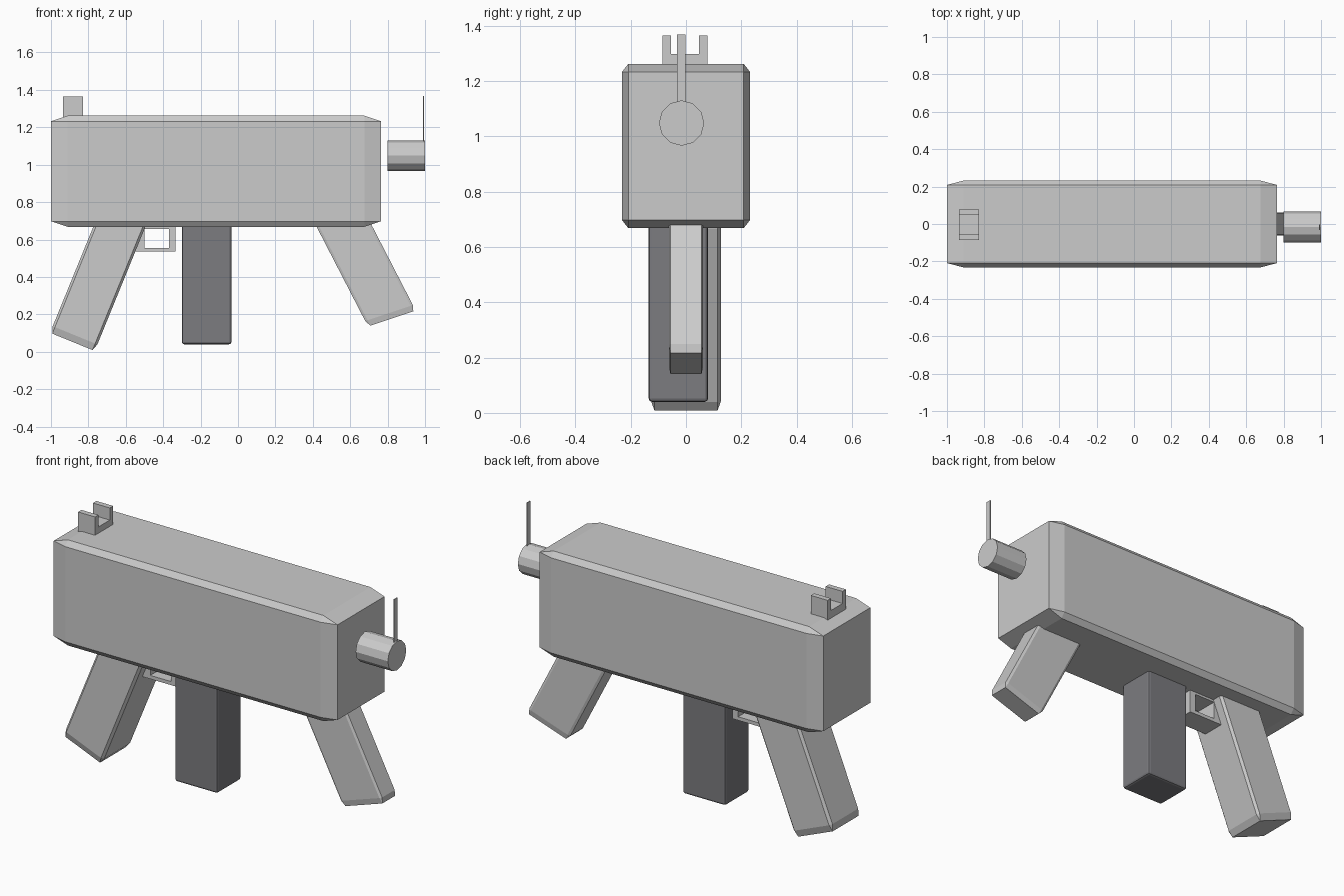
import bpy, bmesh
from math import radians, sin, cos
from mathutils import Matrix

if "Cube" in bpy.data.objects:
    bpy.data.objects.remove(bpy.data.objects["Cube"])


def finish(name, bm):
    bmesh.ops.recalc_face_normals(bm, faces=bm.faces[:])
    me = bpy.data.meshes.new(name)
    bm.to_mesh(me)
    bm.free()
    ob = bpy.data.objects.new(name, me)
    bpy.context.collection.objects.link(ob)
    return ob


def slab(name, centre, u, half_y, v, bevel=0.1):
    """Chamfered block; u and v are its half-axes in the x-z plane."""
    bm = bmesh.new()
    bmesh.ops.create_cube(bm, size=2)
    bmesh.ops.bevel(bm, geom=bm.edges[:], offset=bevel, segments=1,
                    affect='EDGES', profile=0.5)
    m = Matrix(((u[0], 0, v[0], centre[0]),
                (0, half_y, 0, centre[1]),
                (u[1], 0, v[1], centre[2]),
                (0, 0, 0, 1)))
    bmesh.ops.transform(bm, matrix=m, verts=bm.verts[:])
    return finish(name, bm)


def box(name, x, y, z, bevel=0.0):
    bm = bmesh.new()
    bmesh.ops.create_cube(bm, size=1)
    for vert in bm.verts:
        for i, (a, b) in enumerate((x, y, z)):
            vert.co[i] = b if vert.co[i] > 0 else a
    if bevel:
        bmesh.ops.bevel(bm, geom=bm.edges[:], offset=bevel, segments=2,
                        affect='EDGES', profile=0.5)
    return finish(name, bm)


def extrude(name, points, vec):
    bm = bmesh.new()
    face = bm.faces.new([bm.verts.new(p) for p in points])
    new = bmesh.ops.extrude_face_region(bm, geom=[face], use_keep_orig=True)['geom']
    bmesh.ops.translate(bm, vec=vec,
                        verts=[g for g in new if isinstance(g, bmesh.types.BMVert)])
    return finish(name, bm)


# main body
slab("body", (-0.1175, 0, 0.965), (0.8825, 0), 0.232, (0, 0.297))

# raked rear grip
a = radians(22.2)
slab("rear_grip", (-0.743, 0, 0.402), (0.129 * cos(a), -0.129 * sin(a)), 0.127,
     (0.377 * sin(a), 0.377 * cos(a)))

# slanted front grip
slab("front_grip", (0.675, 0, 0.464), (0.1275, 0.0425), 0.062, (-0.1475, 0.286))

# dark magazine
mag = box("magazine", (-0.30, -0.035), (-0.135, 0.08), (0.04, 0.72), 0.012)
mat = bpy.data.materials.new("dark_grey")
mat.diffuse_color = (0.2, 0.2, 0.215, 1)
mat.use_nodes = True
mat.node_tree.nodes["Principled BSDF"].inputs["Base Color"].default_value = mat.diffuse_color
mag.data.materials.append(mat)

# trigger guard frame: outer and inner loops bridged, then given depth
bm = bmesh.new()
rings = []
for y in (-0.065, 0.065):
    for x0, x1, z0, z1 in ((-0.56, -0.335, 0.535, 0.69), (-0.50, -0.37, 0.555, 0.655)):
        rings.append([bm.verts.new((px, y, pz)) for px, pz in
                      ((x0, z0), (x1, z0), (x1, z1), (x0, z1))])
for p, q in ((0, 1), (2, 3), (0, 2), (1, 3)):
    for i in range(4):
        j = (i + 1) % 4
        bm.faces.new((rings[p][i], rings[p][j], rings[q][j], rings[q][i]))
finish("trigger_guard", bm)

# barrel
bm = bmesh.new()
bmesh.ops.create_cone(bm, cap_ends=True, segments=12, radius1=0.082, radius2=0.082, depth=0.2)
bmesh.ops.transform(bm, verts=bm.verts[:], matrix=Matrix.Translation((0.9, -0.016, 1.048))
                    @ Matrix.Rotation(radians(90), 4, 'Y'))
finish("barrel", bm)

# sights
box("front_sight", (0.989, 0.994), (-0.032, -0.002), (1.12, 1.368))
profile = [(-0.085, 1.25), (0.077, 1.25), (0.077, 1.365), (0.047, 1.365),
           (0.047, 1.297), (-0.055, 1.297), (-0.055, 1.365), (-0.085, 1.365)]
extrude("rear_sight", [(-0.935, y, z) for y, z in profile], (0.105, 0, 0))
